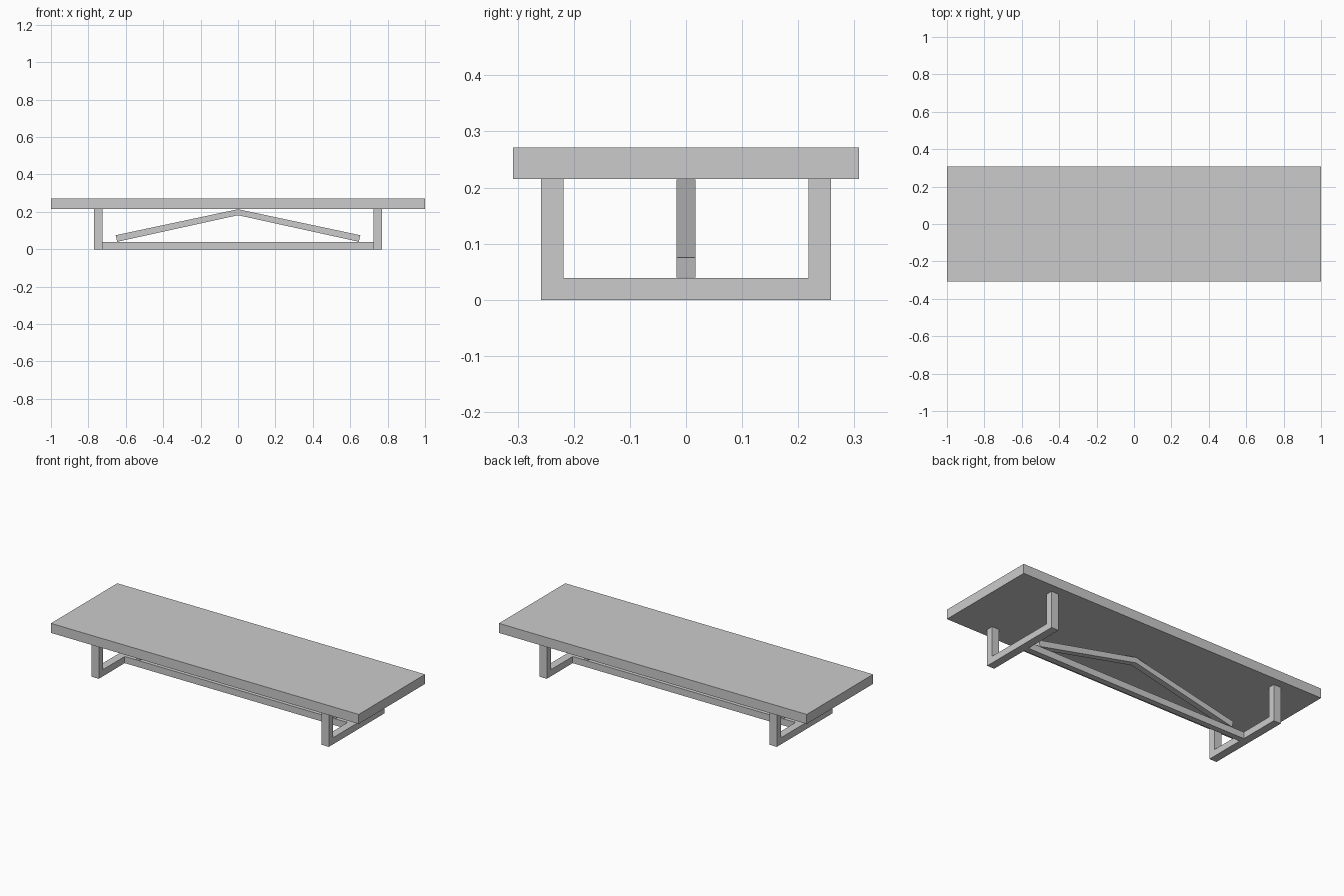
import bpy
from mathutils import Vector

if "Cube" in bpy.data.objects:
    bpy.data.objects.remove(bpy.data.objects["Cube"])


def prism(name, profile, offset):
    """Extrude a planar outline of 3D points along an offset vector."""
    base = [Vector(p) for p in profile]
    n = len(base)
    verts = base + [p + Vector(offset) for p in base]
    faces = [tuple(range(n)), tuple(reversed(range(n, 2 * n)))]
    faces += [(i, i + n, (i + 1) % n + n, (i + 1) % n) for i in range(n)]
    mesh = bpy.data.meshes.new(name)
    mesh.from_pydata(verts, [], faces)
    obj = bpy.data.objects.new(name, mesh)
    bpy.context.collection.objects.link(obj)
    # Make the normals face outwards
    bpy.context.view_layer.objects.active = obj
    bpy.ops.object.mode_set(mode='EDIT')
    bpy.ops.mesh.select_all(action='SELECT')
    bpy.ops.mesh.normals_make_consistent(inside=False)
    bpy.ops.object.mode_set(mode='OBJECT')
    return obj


def box(name, x, y, z0, z1):
    """Box centred on x and y, given half sizes."""
    outline = [(-x, -y, z0), (x, -y, z0), (x, y, z0), (-x, y, z0)]
    return prism(name, outline, (0, 0, z1 - z0))


TOP_Z, BAR_Z = 0.215, 0.039
INNER_X, OUTER_X = 0.724, 0.771
BAR_Y = 0.017

# Thick slab top
box("table_top", 1.0, 0.308, TOP_Z, 0.271)

# U-shaped leg frame, mirrored to the other end
u_profile = [(-0.258, TOP_Z), (-0.258, 0), (0.258, 0), (0.258, TOP_Z),
             (0.218, TOP_Z), (0.218, BAR_Z), (-0.218, BAR_Z), (-0.218, TOP_Z)]
legs = prism("leg_frames", [(INNER_X, y, z) for y, z in u_profile],
             (OUTER_X - INNER_X, 0, 0))
legs.modifiers.new("other_end", 'MIRROR').use_axis[0] = True

# Low stretcher joining the frames
box("stretcher", INNER_X, BAR_Y, 0, BAR_Z)

# Bent brace rising to the middle of the top
brace = [(-0.654, 0.075), (-0.646, 0.040), (0, 0.182),
         (0.646, 0.040), (0.654, 0.075), (0, 0.214)]
prism("angled_brace", [(x, -BAR_Y, z) for x, z in brace], (0, 2 * BAR_Y, 0))
